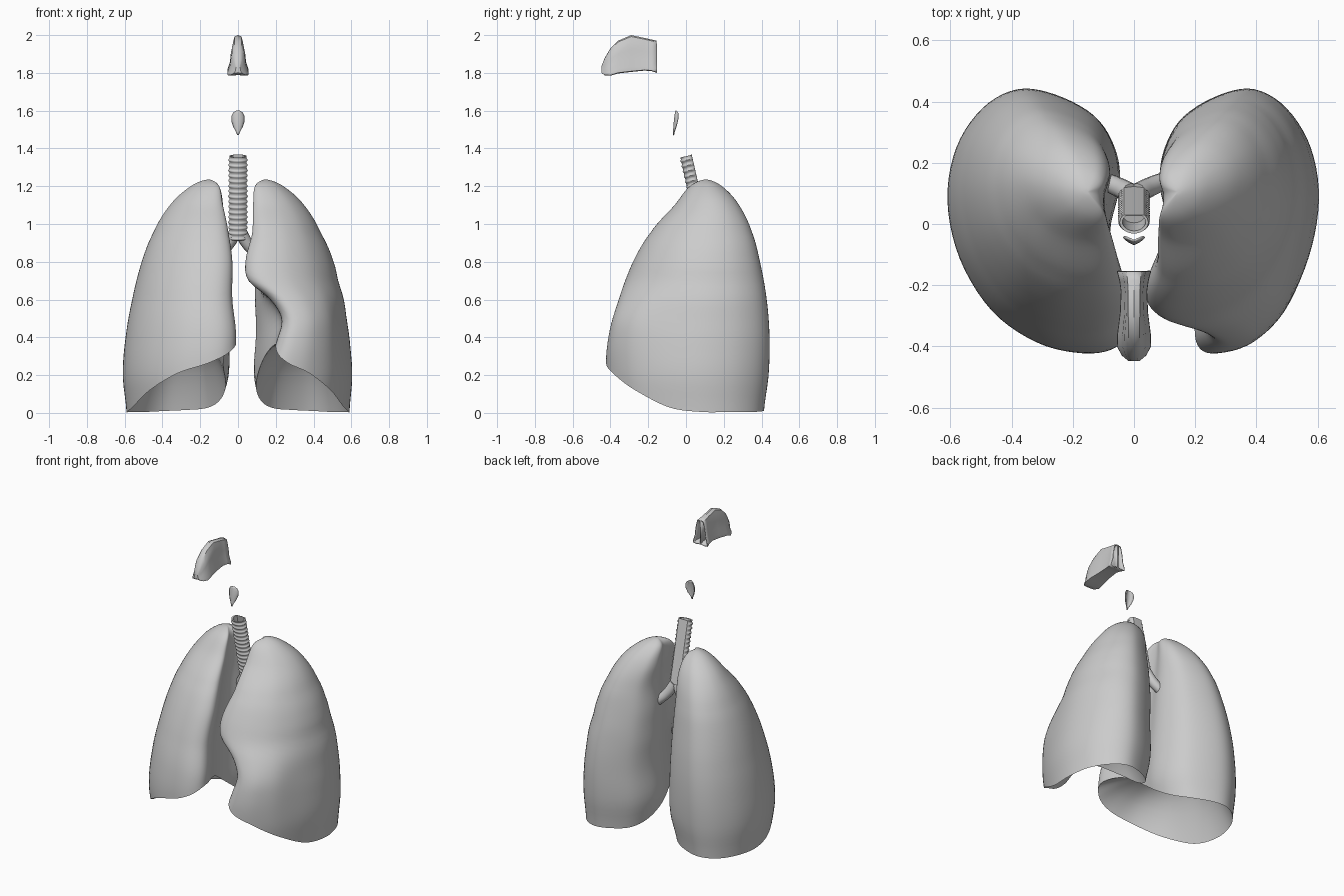
import bpy, bmesh, math
from mathutils import Vector

if "Cube" in bpy.data.objects:
    bpy.data.objects.remove(bpy.data.objects["Cube"])


def finish(name, bm, angle=40):
    bmesh.ops.recalc_face_normals(bm, faces=bm.faces)
    me = bpy.data.meshes.new(name)
    bm.to_mesh(me)
    bm.free()
    ob = bpy.data.objects.new(name, me)
    bpy.context.collection.objects.link(ob)
    bpy.ops.object.select_all(action='DESELECT')
    ob.select_set(True)
    bpy.context.view_layer.objects.active = ob
    bpy.ops.object.shade_smooth_by_angle(angle=math.radians(angle))
    return ob


def loft(rings, closed=True, caps=()):
    """Skin a list of equal-length rings; caps lists ring indices to fill."""
    bm = bmesh.new()
    vs = [[bm.verts.new(p) for p in r] for r in rings]
    n = len(vs[0])
    for a, b in zip(vs, vs[1:]):
        for i in range(n if closed else n - 1):
            j = (i + 1) % n
            bm.faces.new((a[i], a[j], b[j], b[i]))
    for c in caps:
        bm.faces.new(vs[c])
    return bm


def solidify(ob, t, offset=0):
    m = ob.modifiers.new("thickness", 'SOLIDIFY')
    m.thickness, m.offset = t, offset


def spline(p0, p1, p2, p3, t):
    return tuple(b + .5 * t * (c - a + t * (2 * a - 5 * b + 4 * c - d + t * (3 * (b - c) + d - a)))
                 for a, b, c, d in zip(p0, p1, p2, p3))


# Lung cross-section: u medial->lateral, v front->back, height of lower rim
SECTION = [(0, .10, .36), (.08, .02, .31), (.25, 0, .26), (.5, .04, .21),
           (.75, .16, .12), (.93, .36, .03), (1, .58, .005), (.95, .78, .005),
           (.8, .93, .005), (.6, 1, .01), (.38, .98, .015), (.15, .9, .025),
           (.03, .78, .06), (0, .64, .13), (.06, .46, .25), (.05, .28, .35)]
TOP = 1.235
# Lung levels: z, front medial x, rear medial x, lateral x
LEFT = [(TOP, .15, .15, .16), (1.2, .10, .10, .25), (1.1, .08, .08, .36),
        (.95, .05, .08, .45), (.8, .03, .07, .51), (.6, .03, .06, .56),
        (.4, .01, .05, .595), (.2, .03, .05, .61), (0, .10, .10, .59)]
RIGHT = [(TOP, .14, .14, .15), (1.2, .09, .09, .24), (1.1, .08, .085, .35),
         (.95, .075, .10, .44), (.8, .04, .09, .505), (.7, .055, .09, .53),
         (.6, .17, .09, .56), (.5, .23, .095, .575), (.4, .21, .095, .59),
         (.2, .15, .085, .605), (0, .19, .12, .59)]
# z, front y, back y
DEPTH = [(TOP, .1, .11), (1.2, .02, .19), (1.1, -.06, .28), (.95, -.19, .35),
         (.8, -.28, .39), (.6, -.355, .425), (.4, -.41, .44), (.2, -.42, .435), (0, -.37, .41)]


def sample(table, z):
    w = lambda h: math.sqrt(max(0, 1 - h / TOP))
    i = 0
    while i < len(table) - 2 and z < table[i + 1][0]:
        i += 1
    a, b = table[i], table[i + 1]
    t = (w(z) - w(a[0])) / (w(b[0]) - w(a[0]))
    return spline(table[max(i - 1, 0)], a, b, table[min(i + 2, len(table) - 1)], t)[1:]


def lung(name, table, side):
    n = len(SECTION)
    sec = [spline(SECTION[i - 1], SECTION[i], SECTION[(i + 1) % n], SECTION[(i + 2) % n], k / 5)
           for i in range(n) for k in range(5)]
    rings = []
    levels = 44
    for k in range(levels + 1):
        s = math.sin(math.pi / 2 * min(k / levels, .995))
        ring = []
        for u, v, zb in sec:
            zb = max(zb, 0)
            z = zb + (TOP - zb) * s
            xa, xp, xo = sample(table, z)
            yf, yb = sample(DEPTH, z)
            f = min(1, max(0, (v - .12) / .4))
            f = f * f * (3 - 2 * f)
            xm = xa + (xp - xa) * f
            ring.append(Vector((side * (xm + (xo - xm) * u), yf + (yb - yf) * v, z)))
        rings.append(ring)
    # Hollow underside resting on the diaphragm
    rim = rings[0]
    c = sum(rim, Vector()) / len(rim)
    dome = []
    for r in (.02, .2, .4, .55, .7, .8, .88, .94, .98):
        dome.append([Vector((c.x + (p.x - c.x) * r, c.y + (p.y - c.y) * r,
                             .39 - (.39 - p.z) * r ** 3.2)) for p in rim])
    return finish(name, loft(dome + rings, caps=(0, -1)), 50)


lung("lung_left_of_view", LEFT, -1)
lung("lung_right_of_view", RIGHT, 1)

# Trachea: ringed in front, flat and smooth behind, open at the top
rings = []
steps, cartilages = 128, 16
for k in range(steps + 1):
    t = k / steps
    z, y = .92 + .44 * t, .105 - .10 * t
    bump = .005 * max(-.4, math.sin(2 * math.pi * cartilages * t))
    ring = []
    for i in range(32):
        a = 2 * math.pi * i / 32
        ca, sa = math.cos(a), math.sin(a)
        r = 1 + (bump / .05 if sa < .45 else 0)
        ring.append((.047 * ca * r, y + (.036 * min(sa, .7)) * r, z + .008 * sa))
    rings.append(ring)
for depth in (0, .12):
    rings.append([(x * .8, .012 + (y - .012) * .8 + depth * .22, z - depth) for x, y, z in rings[steps]])
finish("trachea", loft(rings, caps=(0, -1)))


# Main bronchi and their first branches
def tube(name, pts):
    cu = bpy.data.curves.new(name, 'CURVE')
    cu.dimensions = '3D'
    cu.bevel_depth, cu.bevel_resolution = 1, 4
    cu.use_fill_caps = True
    sp = cu.splines.new('BEZIER')
    sp.bezier_points.add(len(pts) - 1)
    for bp, (x, y, z, r) in zip(sp.bezier_points, pts):
        bp.co, bp.radius = (x, y, z), r
        bp.handle_left_type = bp.handle_right_type = 'AUTO'
    ob = bpy.data.objects.new(name, cu)
    bpy.context.collection.objects.link(ob)


for s, label in ((-1, "left"), (1, "right")):
    tube("bronchus_" + label, [(s * .012, .10, .96, .034), (s * .05, .12, .895, .032),
                               (s * .10, .14, .84, .029), (s * .17, .15, .78, .024)])
    tube("bronchus_branch_" + label, [(s * .075, .13, .865, .024), (s * .12, .14, .85, .02),
                                      (s * .18, .14, .87, .016)])

# Epiglottis: a thin curved leaf
LEAF = [(1.47, .002), (1.49, .010), (1.515, .024), (1.545, .034), (1.57, .034), (1.588, .025), (1.6, .008)]
rows = []
for z, w in LEAF:
    t = (z - 1.47) / .13
    rows.append([(w * u, -.066 + .012 * t * t + .018 * u * u * w / .034, z)
                 for u in (-1, -.66, -.33, 0, .33, .66, 1)])
solidify(finish("epiglottis", loft(rows, closed=False)), .005)

# Nasal cavity: y, half width low, half width high, z low, z high
NOSE = [(-.448, .018, .010, 1.80, 1.835), (-.43, .040, .016, 1.787, 1.88),
        (-.40, .056, .018, 1.785, 1.93), (-.36, .055, .018, 1.797, 1.97),
        (-.29, .046, .019, 1.805, 2.0), (-.22, .043, .019, 1.812, 1.985),
        (-.185, .048, .021, 1.81, 1.977), (-.155, .056, .024, 1.80, 1.97)]
rings = []
for y, wb, wt, z0, z1 in NOSE:
    h = z1 - z0
    half = [(wb * .5, 0), (wb, .02), (wb * .97, .14), (wb * .76, .35), (wb * .68, .6),
            (max(wt, wb * .55), .82), (wt, .96)]
    prof = [(0, .03)] + half + [(0, 1)] + [(-x, f) for x, f in reversed(half)]
    rings.append([(x, y, z0 + f * h) for x, f in prof])
solidify(finish("nasal_cavity", loft(rings, caps=(0,)), 35), .006, -1)

# Septum dividing the nasal cavity
rows = [[(0, y, z0 + .006), (0, y, z1 - .003)] for y, _, _, z0, z1 in NOSE]
solidify(finish("nasal_septum", loft(rows, closed=False)), .008)
